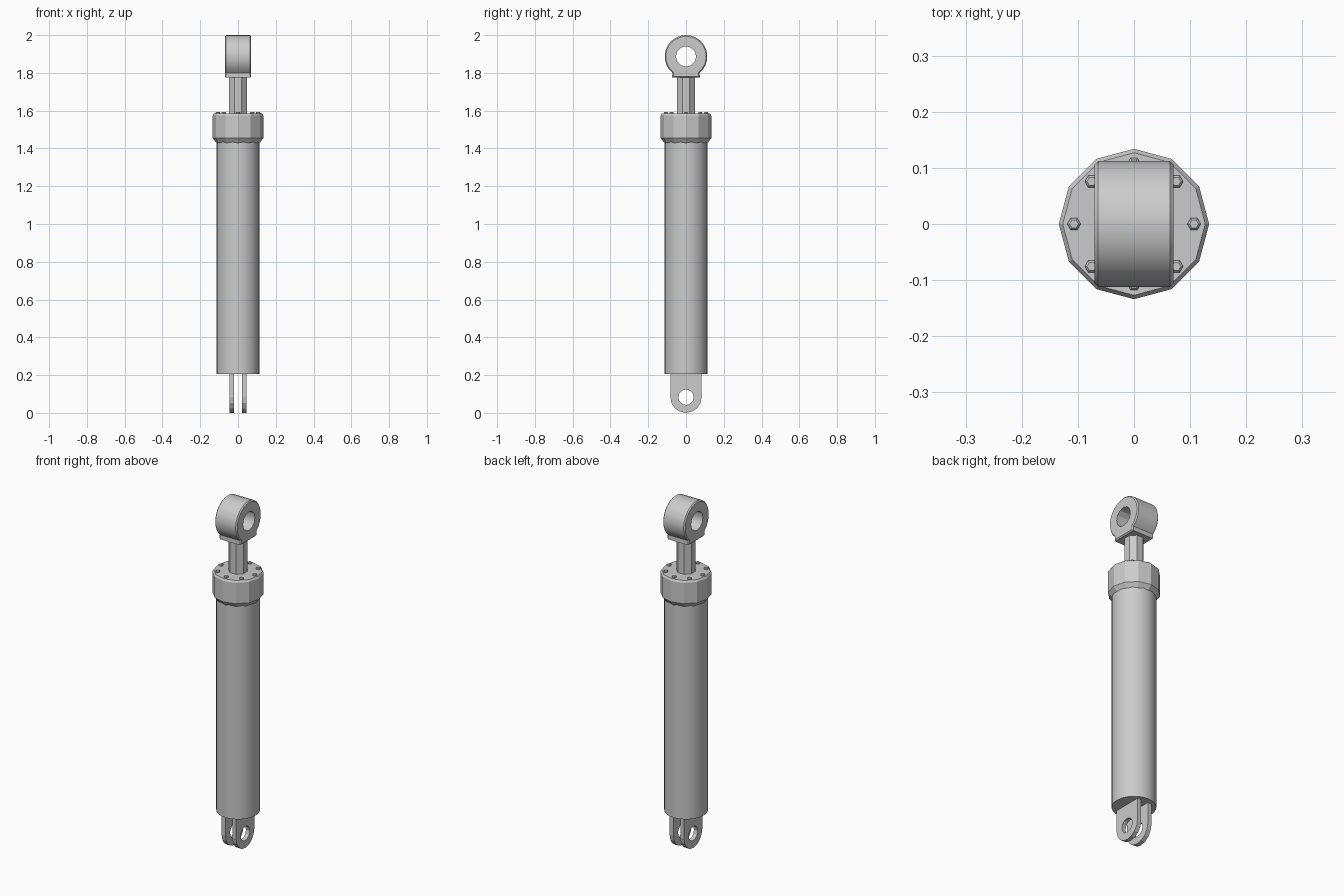
import bpy, bmesh, math
from mathutils import Matrix

cube = bpy.data.objects.get("Cube")
if cube:
    bpy.data.objects.remove(cube, do_unlink=True)

steel = bpy.data.materials.new("grey_steel")
steel.use_nodes = True
GREY = (0.6, 0.6, 0.6, 1)
steel.diffuse_color = GREY
steel.node_tree.nodes["Principled BSDF"].inputs["Base Color"].default_value = GREY


def finish(name, bm, smooth_angle=0):
    bmesh.ops.recalc_face_normals(bm, faces=bm.faces[:])
    mesh = bpy.data.meshes.new(name)
    bm.to_mesh(mesh)
    bm.free()
    mesh.materials.append(steel)
    if smooth_angle:
        mesh.shade_smooth()
        mesh.set_sharp_from_angle(angle=math.radians(smooth_angle))
    obj = bpy.data.objects.new(name, mesh)
    bpy.context.collection.objects.link(obj)
    return obj


def lathe(name, profile, sides, turn=0, smooth_angle=0, at=(0, 0)):
    """Closed solid of revolution from (radius, height) pairs."""
    bm = bmesh.new()
    rings = []
    for r, z in profile:
        angles = [turn + math.tau * i / sides for i in range(sides)]
        rings.append([bm.verts.new((at[0] + r * math.cos(a),
                                    at[1] + r * math.sin(a), z)) for a in angles])
    for low, high in zip(rings, rings[1:]):
        for i in range(sides):
            j = (i + 1) % sides
            bm.faces.new((low[i], low[j], high[j], high[i]))
    bm.faces.new(rings[0])
    bm.faces.new(rings[-1])
    return finish(name, bm, smooth_angle)


def arc(r, z, start, end, steps):
    """Points (y, z) along an arc, angles in degrees."""
    angles = [math.radians(start + (end - start) * i / steps) for i in range(steps + 1)]
    return [(r * math.cos(a), z + r * math.sin(a)) for a in angles]


def pierced_plate(name, outline, hole, x0, x1, bevel=0, smooth_angle=0):
    """Plate in the YZ plane with a hole, running from x0 to x1."""
    bm = bmesh.new()
    edges, outer = [], []
    for loop in (outline, hole):
        verts = [bm.verts.new((x0, y, z)) for y, z in loop]
        ring = [bm.edges.new((v, verts[i - 1])) for i, v in enumerate(verts)]
        edges += ring
        outer = outer or ring
    bmesh.ops.triangle_fill(bm, use_beauty=True, edges=edges)
    result = bmesh.ops.extrude_face_region(bm, geom=bm.faces[:], use_keep_orig=True)
    moved = [g for g in result["geom"] if isinstance(g, bmesh.types.BMVert)]
    bmesh.ops.transform(bm, matrix=Matrix.Translation((x1 - x0, 0, 0)), verts=moved)
    bmesh.ops.recalc_face_normals(bm, faces=bm.faces[:])
    if bevel:
        # Only the outside rims are chamfered, not the bore
        zc = sum(z for _, z in hole) / len(hole)
        reach = max(math.hypot(y, z - zc) for y, z in hole) + 0.01
        rims = [e for e in bm.edges
                if abs(e.verts[0].co.x - e.verts[1].co.x) < 1e-5
                and e.calc_face_angle(0) > 1
                and all(math.hypot(v.co.y, v.co.z - zc) > reach for v in e.verts)]
        bmesh.ops.bevel(bm, geom=rims, offset=bevel, segments=1, affect='EDGES')
    return finish(name, bm, smooth_angle)


# Cylinder barrel, collar and piston rod
lathe("barrel", [(0.114, 0.205), (0.114, 1.44)], 24, smooth_angle=40)
lathe("collar", [(0.115, 1.43), (0.134, 1.455), (0.134, 1.575), (0.127, 1.585)], 12)
lathe("piston_rod", [(0.051, 1.57), (0.051, 1.79)], 8, turn=math.pi / 8)

# Ring of hexagonal bolts on the collar
for k in range(8):
    a = math.tau * k / 8
    lathe(f"collar_bolt_{k + 1}", [(0.012, 1.58), (0.012, 1.59), (0.008, 1.594)], 6,
          at=(0.107 * math.cos(a), 0.107 * math.sin(a)))

# Rod eye with a flat foot
eye_z = 1.887
pierced_plate("rod_eye",
              arc(0.113, eye_z, -50, 230, 20) + [(-0.073, 1.775), (0.073, 1.775)],
              arc(0.054, eye_z, 0, 330, 11), -0.07, 0.07,
              bevel=0.006, smooth_angle=30)

# Pair of clevis lugs under the barrel
for side, s in (("left", 1), ("right", -1)):
    pierced_plate(f"clevis_lug_{side}",
                  arc(0.083, 0.083, 180, 360, 8) + [(0.083, 0.21), (-0.083, 0.21)],
                  arc(0.041, 0.083, 0, 330, 11), s * 0.022, s * 0.046)
